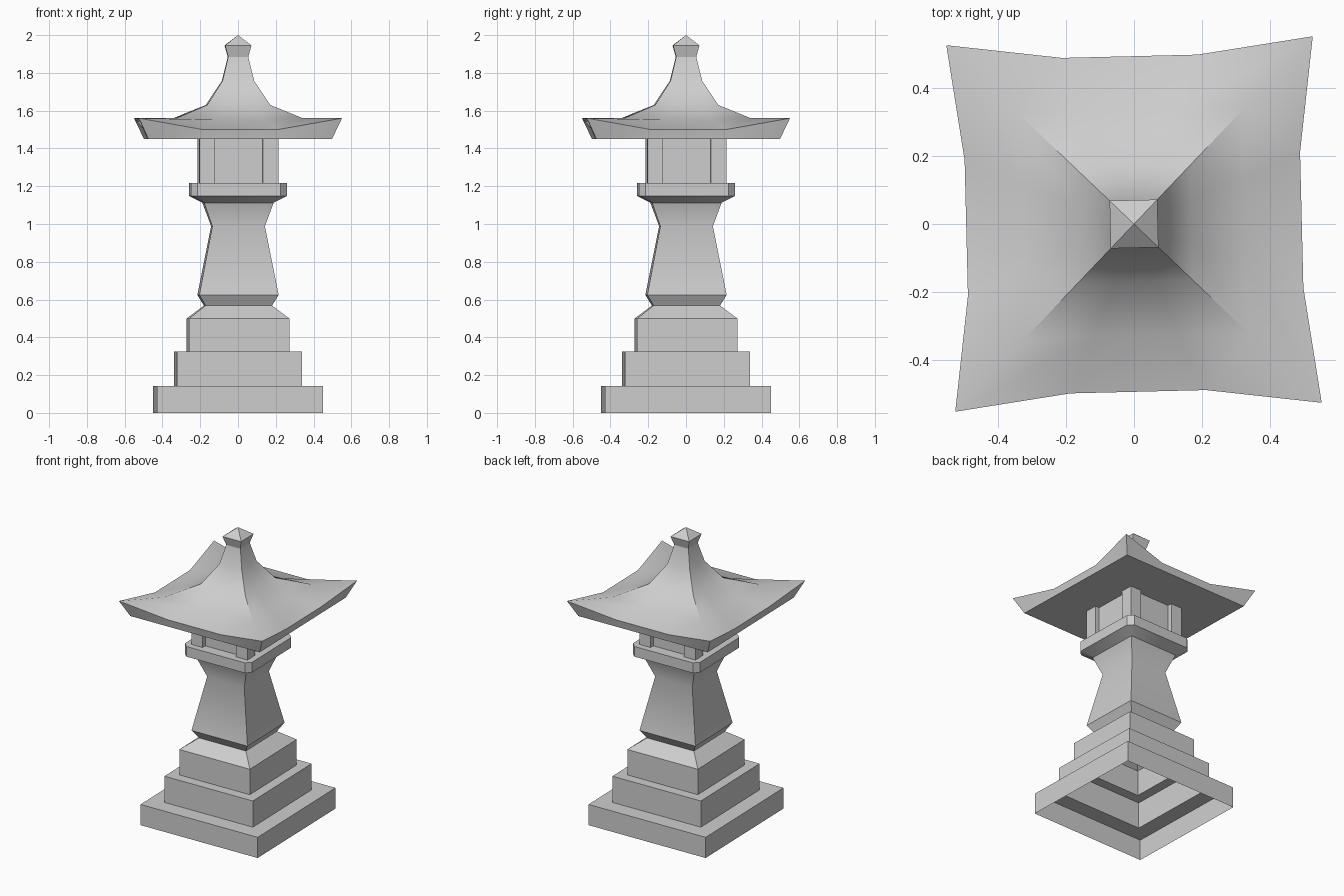
import bpy, bmesh
from math import radians
from mathutils import Matrix, Vector

default = bpy.data.objects.get("Cube")
if default:
    bpy.data.objects.remove(default, do_unlink=True)

stone = bpy.data.materials.new("stone_grey")
stone.use_nodes = True
grey = (0.62, 0.62, 0.62, 1)
stone.diffuse_color = grey
stone.node_tree.nodes["Principled BSDF"].inputs["Base Color"].default_value = grey

TURN = radians(1.4)   # the whole lantern stands slightly turned


def square(h, z):
    """One quarter of a square ring."""
    return [(-h, -h, z)]


def chamfered(h, z, c):
    """One quarter of a square ring with cut corners."""
    return [(c - h, -h, z), (h - c, -h, z)]


def swept(h, z, mid, sag):
    """One quarter of a roof ring whose corners stick out and up."""
    return [(-h, -h, z), (-0.37 * h, -mid, z - sag), (0.37 * h, -mid, z - sag)]


def loft(name, quarters, bottom=False, top=False, limit=30):
    """Skin rings, each made by repeating a quarter four times."""
    bm = bmesh.new()
    rings = []
    for quarter in quarters:
        spins = [Matrix.Rotation(radians(90 * k), 3, 'Z') for k in range(4)]
        rings.append([bm.verts.new(s @ Vector(p)) for s in spins for p in quarter])
    for low, high in zip(rings, rings[1:]):
        n = len(low)
        for i in range(n):
            j = (i + 1) % n
            bm.faces.new((low[i], low[j], high[j], high[i]))
    if bottom:
        bm.faces.new(rings[0][::-1])
    if top:
        bm.faces.new(rings[-1])
    bmesh.ops.remove_doubles(bm, verts=bm.verts[:], dist=0.0005)
    # smooth shading, sharp on steep folds and along the corner ridges
    bm.normal_update()
    for face in bm.faces:
        face.smooth = True
    for edge in bm.edges:
        ridge = all(abs(abs(v.co.x) - abs(v.co.y)) < 0.001 for v in edge.verts)
        level = abs(edge.verts[0].co.z - edge.verts[1].co.z) < 0.0001
        fold = edge.calc_face_angle(0) > radians(limit)
        edge.smooth = not (fold or (ridge and not level))
    mesh = bpy.data.meshes.new(name)
    bm.to_mesh(mesh)
    bm.free()
    mesh.materials.append(stone)
    obj = bpy.data.objects.new(name, mesh)
    obj.rotation_euler.z = TURN
    bpy.context.collection.objects.link(obj)
    return obj


# Stepped base, an open shell underneath
loft("stepped_base", [square(h, z) for h, z in (
    (0.44, 0), (0.44, 0.143), (0.332, 0.143), (0.332, 0.324),
    (0.265, 0.324), (0.265, 0.5), (0.176, 0.568))])

# Waisted column
loft("column", [square(h, z) for h, z in (
    (0.176, 0.568), (0.21, 0.624), (0.139, 0.988), (0.184, 1.112))], limit=40)

# Platform with cut corners
loft("platform", [chamfered(0.184, 1.112, 0.015), chamfered(0.253, 1.148, 0.033),
                  chamfered(0.253, 1.218, 0.033)], top=True)

# Light chamber: recessed walls between four corner posts
loft("chamber_walls", [square(0.18, 1.218), square(0.18, 1.45)])
post_at, post_half = 0.168, 0.042
for side_x in (-1, 1):
    for side_y in (-1, 1):
        post = loft("corner_post", [square(post_half, 1.218), square(post_half, 1.45)])
        spot = Vector((side_x * post_at, side_y * post_at, 0))
        post.location = Matrix.Rotation(TURN, 3, 'Z') @ spot

# Swept roof with raised corners
loft("roof", [
    swept(0.486, 1.45, 0.486, 0),
    swept(0.5375, 1.56, 0.492, 0.06),
    swept(0.335, 1.56, 0.325, 0.008),
    swept(0.167, 1.63, 0.167, 0),
    swept(0.084, 1.757, 0.084, 0),
    swept(0.053, 1.885, 0.053, 0)], bottom=True, limit=45)

# Finial
loft("finial", [square(h, z) for h, z in ((0.053, 1.885), (0.07, 1.945), (0, 2))])
